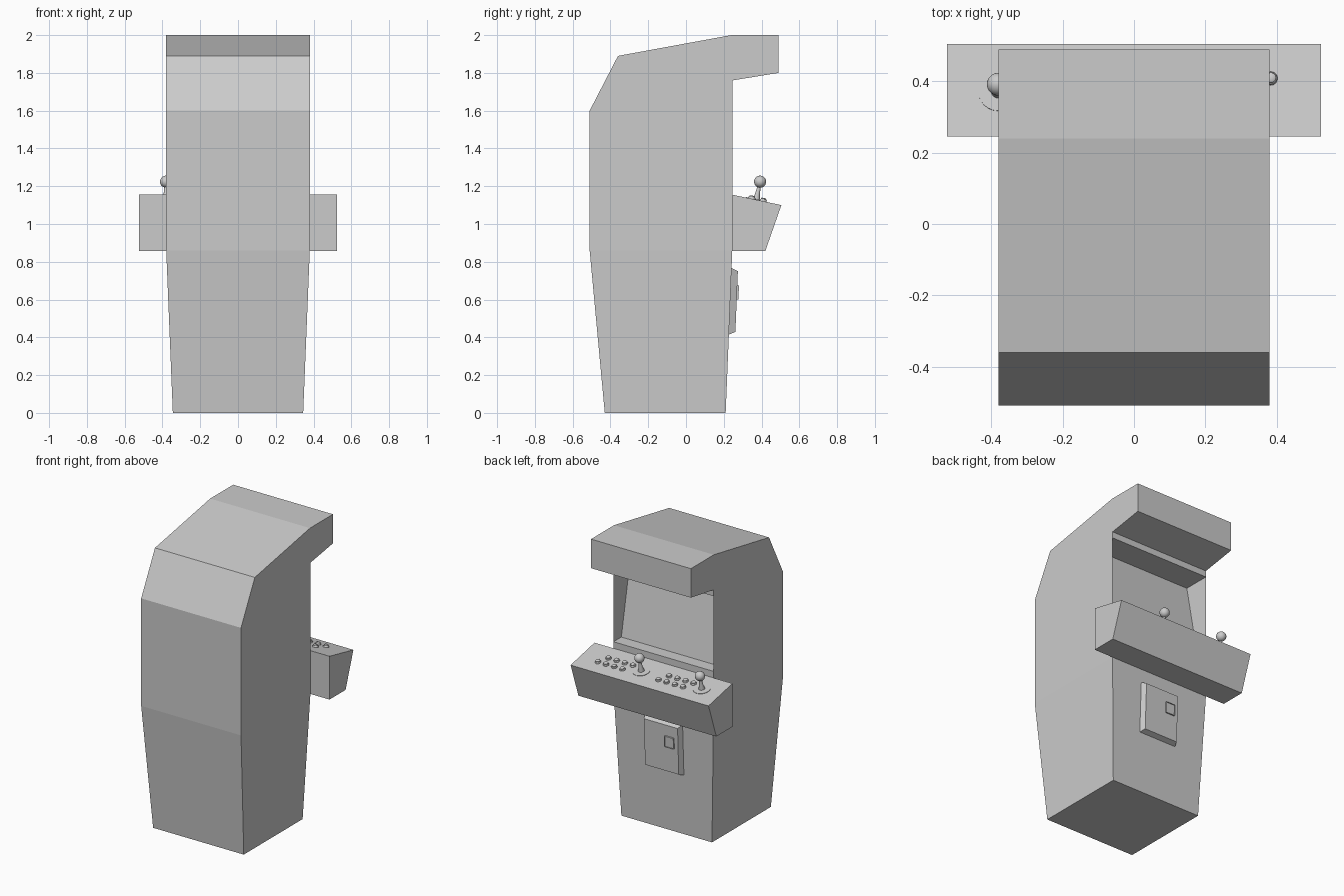
import bpy, bmesh, math
from mathutils import Matrix, Vector

if "Cube" in bpy.data.objects:
    bpy.data.objects.remove(bpy.data.objects["Cube"])


def finish(bm, name, smooth=False):
    bmesh.ops.remove_doubles(bm, verts=bm.verts, dist=1e-5)
    bmesh.ops.recalc_face_normals(bm, faces=bm.faces)
    me = bpy.data.meshes.new(name)
    bm.to_mesh(me)
    bm.free()
    ob = bpy.data.objects.new(name, me)
    bpy.context.collection.objects.link(ob)
    if smooth:
        bpy.ops.object.select_all(action='DESELECT')
        ob.select_set(True)
        bpy.context.view_layer.objects.active = ob
        bpy.ops.object.shade_smooth_by_angle(angle=math.radians(40))
    return ob


def prism(profile, half):
    """Extrude a (y, z) profile across x; half(z) gives the half width."""
    bm = bmesh.new()
    sides = [[bm.verts.new((s * half(z), y, z)) for y, z in profile] for s in (-1, 1)]
    n = len(profile)
    walls = [bm.faces.new((sides[0][i], sides[0][(i + 1) % n],
                           sides[1][(i + 1) % n], sides[1][i])) for i in range(n)]
    return bm, sides, walls


def lathe(name, profile, matrix, steps=20):
    bm = bmesh.new()
    vs = [bm.verts.new((r, 0, h)) for r, h in profile]
    es = [bm.edges.new(p) for p in zip(vs, vs[1:])]
    bmesh.ops.spin(bm, geom=vs + es, cent=(0, 0, 0), axis=(0, 0, 1),
                   angle=math.tau, steps=steps)
    ob = finish(bm, name, True)
    ob.matrix_world = matrix
    return ob


def tapered_block(name, x0, x1, z0, z1, depth, slope, recess=0):
    """Raised block with sloped edges on the tilted lower front."""
    bm = bmesh.new()
    base = [(x0, 0, z0), (x1, 0, z0), (x1, 0, z1), (x0, 0, z1)]
    cx, cz = (x0 + x1) / 2, (z0 + z1) / 2
    low = [bm.verts.new(p) for p in base]
    top = [bm.verts.new((x - math.copysign(slope, x - cx), depth,
                         z - math.copysign(slope, z - cz))) for x, _, z in base]
    bm.faces.new(low)
    for i in range(4):
        j = (i + 1) % 4
        bm.faces.new((low[i], low[j], top[j], top[i]))
    face = bm.faces.new(top)
    if recess:
        bmesh.ops.inset_individual(bm, faces=[face], thickness=0.01)
        bmesh.ops.inset_individual(bm, faces=[face], thickness=0.001)
        for v in face.verts:
            v.co.y -= recess
    return finish(bm, name)


# Cabinet body, tapered towards the floor
body = [(-0.43, 0), (0.21, 0), (0.245, 0.86), (0.245, 1.76), (0.49, 1.80),
        (0.49, 2.0), (0.24, 2.0), (-0.36, 1.89), (-0.51, 1.60), (-0.51, 0.86)]
bm, sides, walls = prism(body, lambda z: 0.345 if z < 0.5 else 0.38)
for s in sides:
    bm.faces.new([s[i] for i in (0, 1, 2, 9)])
    bm.faces.new(s[2:])
# Recessed screen with a sloped display
screen = walls[2]
bmesh.ops.inset_individual(bm, faces=[screen], thickness=0.045)
for v in screen.verts:
    v.co.z = 1.20 if v.co.z < 1.3 else 1.717
ext = bmesh.ops.extrude_discrete_faces(bm, faces=[screen])
for v in ext['faces'][0].verts:
    v.co.y = 0.16 if v.co.z < 1.3 else 0.06
finish(bm, "cabinet")

# Control panel
bm, sides, walls = prism([(0.245, 0.857), (0.42, 0.857), (0.505, 1.10), (0.245, 1.155)],
                         lambda z: 0.525)
for s in sides:
    bm.faces.new(s)
finish(bm, "control_panel")

# Coin door and coin slot
tilt = math.atan2(0.035, 0.86)
place = Matrix.Translation((0, 0.21, 0)) @ Matrix.Rotation(-tilt, 4, 'X')
door = tapered_block("coin_door", -0.143, 0.143, 0.415, 0.767, 0.034, 0.015)
slot = tapered_block("coin_slot", -0.102, -0.028, 0.60, 0.68, 0.043, 0.003, 0.005)
for ob in (door, slot):
    ob.matrix_world = place

# Controls sit square to the sloping panel top
SLOPE = math.atan2(0.055, 0.26)


def on_panel(x, y):
    z = 1.155 - (y - 0.245) * 0.055 / 0.26
    return Matrix.Translation((x, y, z)) @ Matrix.Rotation(-SLOPE, 4, 'X')


ball = [(0.032 * math.sin(a), 0.098 - 0.032 * math.cos(a))
        for a in (math.pi * i / 12 for i in range(13))]
shaft = [(0, 0), (0.02, 0), (0.02, 0.005), (0.013, 0.03), (0.009, 0.07), (0, 0.075)]
washer = [(0, 0), (0.056, 0), (0.056, 0.003), (0, 0.003)]
button = [(0, 0), (0.019, 0), (0.019, 0.006), (0.017, 0.009), (0.0145, 0.009),
          (0.0145, 0.014), (0.011, 0.017), (0, 0.018)]

for player, dx in enumerate((0, 0.461), 1):
    # Joystick
    m = on_panel(-0.381 + dx, 0.372)
    lathe(f"joystick_washer_{player}", washer, m, 24)
    lathe(f"joystick_shaft_{player}", shaft, m)
    lathe(f"joystick_ball_{player}", ball, m, 24)
    # Two rows of four buttons
    for row, (x0, y) in enumerate(((-0.116, 0.348), (-0.077, 0.408))):
        for i in range(4):
            lathe(f"button_{player}_{row}_{i}", button,
                  on_panel(x0 + dx - 0.062 * i, y), 16)
